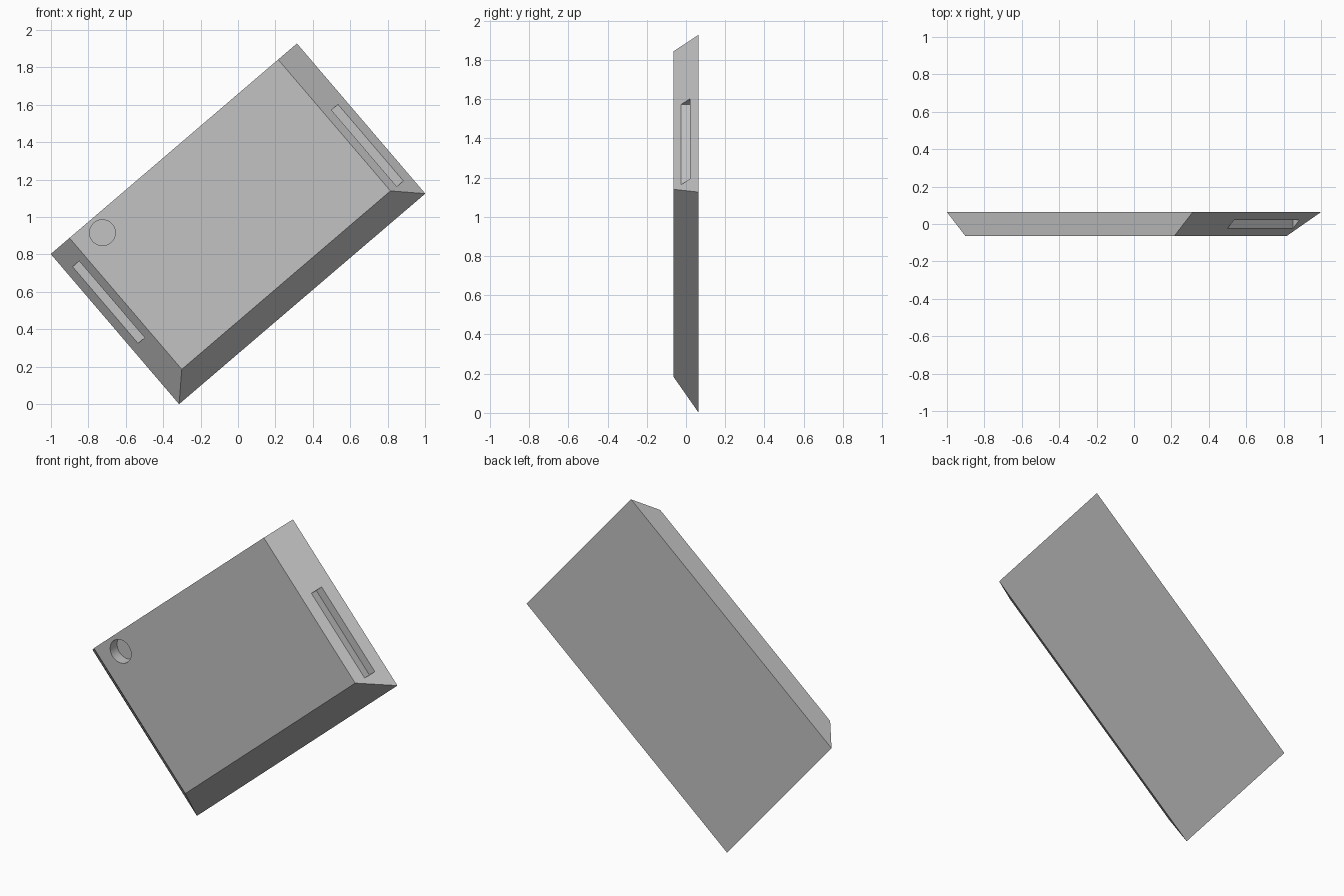
import bpy, bmesh, math
from mathutils import Matrix

cube = bpy.data.objects.get("Cube")
if cube:
    bpy.data.objects.remove(cube)

HALF_LEN, HALF_WID, HALF_DEP = 0.866, 0.528, 0.065
BEVEL = 0.132
TILT = math.radians(-40.53)
CENTRE_Z = 0.964

grey = bpy.data.materials.new("plain grey")
grey.use_nodes = True
colour = (0.54, 0.54, 0.54, 1)
grey.diffuse_color = colour
grey.node_tree.nodes["Principled BSDF"].inputs["Base Color"].default_value = colour


def make_object(name, bm):
    bmesh.ops.recalc_face_normals(bm, faces=bm.faces)
    mesh = bpy.data.meshes.new(name)
    bm.to_mesh(mesh)
    bm.free()
    mesh.materials.append(grey)
    obj = bpy.data.objects.new(name, mesh)
    bpy.context.collection.objects.link(obj)
    return obj


def box(name, x0, x1, y0, y1, z0, z1):
    bm = bmesh.new()
    bmesh.ops.create_cube(bm, size=1)
    for v in bm.verts:
        v.co = (x1 if v.co.x > 0 else x0,
                y1 if v.co.y > 0 else y0,
                z1 if v.co.z > 0 else z0)
    return make_object(name, bm)


# Slab with both ends and the lower edge sloping in toward the front
body = box("slab_body", -HALF_LEN, HALF_LEN, -HALF_DEP, HALF_DEP, -HALF_WID, HALF_WID)
for v in body.data.vertices:
    if v.co.y < 0:
        v.co.x -= math.copysign(BEVEL, v.co.x)
        if v.co.z < 0:
            v.co.z += BEVEL

# Slot cutters, one per sloping end, turned half round from each other
cutters = []
for side, name in ((1, "left_slot_cutter"), (-1, "right_slot_cutter")):
    xs = sorted((side * 0.775, side * 1.0))
    zs = sorted((side * -0.40, side * 0.138))
    cutters.append(box(name, *xs, -0.025, 0.021, *zs))

# Round blind hole in the front corner
bm = bmesh.new()
bmesh.ops.create_cone(bm, cap_ends=True, segments=48, radius1=0.069, radius2=0.069, depth=0.13,
                      matrix=Matrix.Translation((-0.582, -HALF_DEP, 0.435))
                      @ Matrix.Rotation(math.pi / 2, 4, "X"))
cutters.append(make_object("hole_cutter", bm))

bpy.context.view_layer.objects.active = body
for cutter in cutters:
    cutter.hide_render = True
    mod = body.modifiers.new(cutter.name, "BOOLEAN")
    mod.operation = "DIFFERENCE"
    mod.solver = "EXACT"
    mod.object = cutter
    bpy.ops.object.modifier_apply(modifier=mod.name)
for cutter in cutters:
    bpy.data.objects.remove(cutter)

# Tilt the slab onto its lower corner
body.data.transform(Matrix.Translation((0, 0, CENTRE_Z)) @ Matrix.Rotation(TILT, 4, "Y"))
bpy.ops.object.select_all(action="DESELECT")
body.select_set(True)
bpy.ops.object.shade_smooth_by_angle(angle=math.radians(30))
